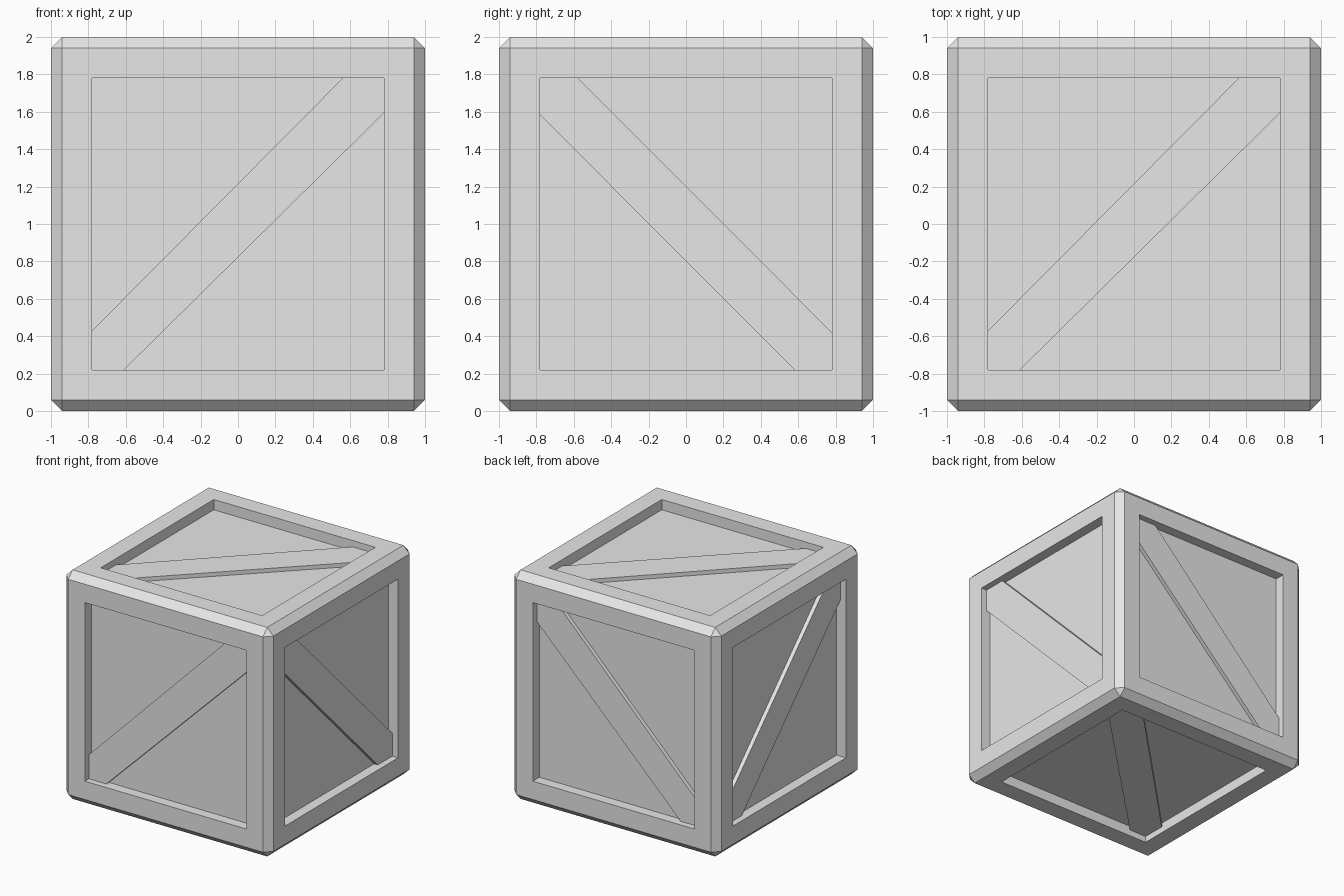
import bpy
import bmesh
from mathutils import Vector

# Remove the default cube
default = bpy.data.objects.get("Cube")
if default:
    bpy.data.objects.remove(default, do_unlink=True)

CENTRE = Vector((0, 0, 1))
CHAMFER = 0.06
OPENING = 0.78           # half width of each recessed panel
PANEL = 0.91             # distance of the panels from the centre
BRACE_TOP = 0.945        # distance of the brace surfaces from the centre

grey = bpy.data.materials.new("light grey")
grey.use_nodes = True
colour = (0.8, 0.8, 0.8, 1)
grey.diffuse_color = colour
grey.node_tree.nodes["Principled BSDF"].inputs["Base Color"].default_value = colour


def add_object(name, bm):
    bmesh.ops.recalc_face_normals(bm, faces=bm.faces)
    mesh = bpy.data.meshes.new(name)
    bm.to_mesh(mesh)
    bm.free()
    mesh.materials.append(grey)
    obj = bpy.data.objects.new(name, mesh)
    obj.location = CENTRE
    bpy.context.collection.objects.link(obj)
    return obj


# Chamfered crate body with a recessed panel on every side
bm = bmesh.new()
bmesh.ops.create_cube(bm, size=2)
bmesh.ops.bevel(bm, geom=bm.edges[:], offset=CHAMFER, segments=1,
                affect='EDGES', clamp_overlap=True)
bm.normal_update()
sides = [f for f in bm.faces if max(abs(c) for c in f.normal) > 0.99]
bmesh.ops.inset_individual(bm, faces=sides, thickness=1 - CHAMFER - OPENING,
                           depth=0, use_even_offset=True)
directions = [f.normal.copy() for f in sides]
panels = bmesh.ops.extrude_discrete_faces(bm, faces=sides)["faces"]
for face, normal in zip(panels, directions):
    bmesh.ops.translate(bm, verts=face.verts, vec=normal * (PANEL - 1))
add_object("crate_body", bm)


# Diagonal brace: a six-sided strip from corner to corner of one panel
def add_brace(name, u, v, w, cuts):
    low_right, high_right, high_left, low_left = cuts
    h = OPENING + 0.004  # ends tuck slightly into the rim
    outline = [(-h, -h), (low_right - h, -h), (h, h - high_right),
               (h, h), (h - high_left, h), (-h, low_left - h)]
    bm = bmesh.new()
    base = bm.faces.new([bm.verts.new(u * a + v * b + w * (PANEL - 0.01))
                         for a, b in outline])
    top = bmesh.ops.extrude_face_region(bm, geom=[base])["geom"]
    bmesh.ops.translate(bm, verts=[g for g in top if isinstance(g, bmesh.types.BMVert)],
                        vec=w * (BRACE_TOP - PANEL + 0.01))
    bm.faces.ensure_lookup_table()
    add_object(name, bm)


X, Y, Z = Vector((1, 0, 0)), Vector((0, 1, 0)), Vector((0, 0, 1))
uneven = (0.17, 0.187, 0.22, 0.21)
even = (0.2, 0.197, 0.203, 0.2)
for names, u, v, w, cuts in [
        (("back_brace", "front_brace"), X, Z, Y, uneven),
        (("left_brace", "right_brace"), -Y, Z, X, even),
        (("top_brace", "bottom_brace"), X, Y, Z, uneven)]:
    for name, sign in zip(names, (1, -1)):
        add_brace(name, u, v, w * sign, cuts)
